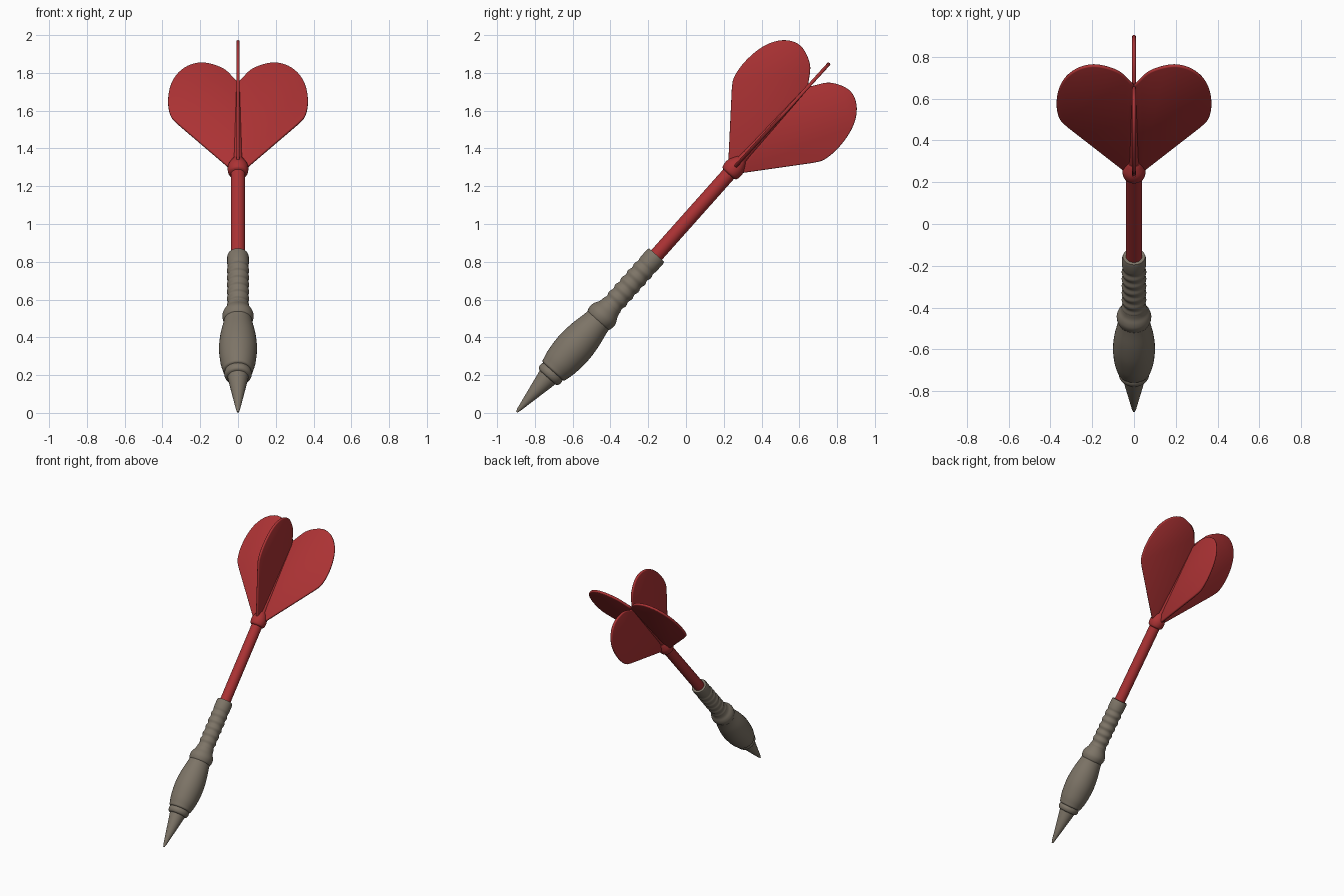
import bpy, bmesh, math
from mathutils import Matrix, Vector

cube = bpy.data.objects.get("Cube")
if cube:
    bpy.data.objects.remove(cube, do_unlink=True)


def material(name, rgb):
    m = bpy.data.materials.new(name)
    m.use_nodes = True
    m.diffuse_color = (*rgb, 1)
    m.node_tree.nodes["Principled BSDF"].inputs["Base Color"].default_value = (*rgb, 1)
    return m


RED = material("red plastic", (0.41, 0.032, 0.034))
METAL = material("warm grey metal", (0.205, 0.175, 0.135))

# Local z runs along the dart from its point to its tail
DART = Matrix.Translation((0, -0.896, 0.005)) @ Matrix.Rotation(math.radians(-41.7), 4, "X")
TAIL = DART @ Matrix.Translation((0, 0, 1.73)) @ Matrix.Rotation(math.radians(-0.6), 4, "X")


def finish(bm, name, mat, frame, angle):
    bmesh.ops.recalc_face_normals(bm, faces=bm.faces)
    mesh = bpy.data.meshes.new(name)
    bm.to_mesh(mesh)
    bm.free()
    mesh.transform(frame)
    mesh.materials.append(mat)
    ob = bpy.data.objects.new(name, mesh)
    bpy.context.collection.objects.link(ob)
    bpy.ops.object.select_all(action="DESELECT")
    ob.select_set(True)
    bpy.context.view_layer.objects.active = ob
    bpy.ops.object.shade_smooth_by_angle(angle=math.radians(angle))
    return ob


def smooth(points, steps):
    """Catmull-Rom curve through the points."""
    p = [Vector(q) for q in points]
    p = [2 * p[0] - p[1]] + p + [2 * p[-1] - p[-2]]
    out = []
    for a, b, c, d in zip(p, p[1:], p[2:], p[3:]):
        for i in range(steps):
            t = i / steps
            out.append(0.5 * (2 * b + (c - a) * t + (2 * a - 5 * b + 4 * c - d) * t * t
                              + (3 * b - a - 3 * c + d) * t ** 3))
    return out + [p[-2]]


def lathe(name, profile, mat, frame, sides=40):
    """Turn (height, radius) pairs around the dart's axis."""
    bm = bmesh.new()
    rings = []
    for z, r in profile:
        rings.append([bm.verts.new((r * math.cos(a), r * math.sin(a), z))
                      for a in (i * math.tau / sides for i in range(sides))])
    for low, high in zip(rings, rings[1:]):
        for i in range(sides):
            j = (i + 1) % sides
            bm.faces.new((low[i], low[j], high[j], high[i]))
    bm.faces.new(rings[0])
    bm.faces.new(rings[-1])
    return finish(bm, name, mat, frame, 40)


# Metal parts
lathe("point", [(0, 0.005), (0.02, 0.011), (0.25, 0.056), (0.27, 0.056)], METAL, DART)
lathe("nose_ring", smooth([(0.243, 0.05), (0.25, 0.066), (0.268, 0.073), (0.285, 0.07),
                           (0.292, 0.066)], 4), METAL, DART)
lathe("barrel", smooth([(0.285, 0.062), (0.292, 0.077), (0.31, 0.083), (0.36, 0.094),
                        (0.45, 0.101), (0.54, 0.094), (0.62, 0.079), (0.655, 0.073)], 4),
      METAL, DART)
lathe("barrel_ring", smooth([(0.64, 0.06), (0.65, 0.076), (0.68, 0.083), (0.705, 0.077),
                             (0.73, 0.064), (0.76, 0.057)], 4), METAL, DART)
grip = [(0.74 + 0.005 * i, 0.056 + 0.003 * math.sin(i * math.tau / 10)) for i in range(61)]
lathe("grip", grip + [(1.05, 0.057), (1.1, 0.057), (1.113, 0.053), (1.113, 0.03)], METAL, DART)

# Plastic shaft, tail collar and the core between the fins
lathe("shaft", [(1.08, 0.038), (1.7, 0.038)], RED, DART)
lathe("tail_collar", smooth([(1.685, 0.036), (1.695, 0.05), (1.72, 0.055), (1.745, 0.052),
                             (1.775, 0.038), (1.79, 0.028)], 4), RED, DART)
lathe("fin_core", [(0, 0.03), (0.1, 0.022), (0.58, 0.012)], RED, TAIL, 16)

# Four rounded fins, the side pair slightly broader
OUTLINE = [(0.3, 0.29), (0.35, 0.322), (0.43, 0.336), (0.52, 0.332), (0.6, 0.312),
           (0.66, 0.277), (0.7, 0.23), (0.715, 0.175), (0.7, 0.115), (0.665, 0.06),
           (0.6, 0.014)]


def fin(name, angle, long, wide):
    bm = bmesh.new()
    edge = [(0, 0), (0, 0.042)] + [tuple(p) for p in smooth(OUTLINE, 4)] + [(0.58, 0)]
    bm.faces.new([bm.verts.new((r * wide, 0, z * long)) for z, r in edge])
    ob = finish(bm, name, RED, TAIL @ Matrix.Rotation(math.radians(angle), 4, "Z"), 40)
    thick = ob.modifiers.new("thickness", "SOLIDIFY")
    thick.thickness = 0.018
    thick.offset = 0
    bevel = ob.modifiers.new("rounded_edge", "BEVEL")
    bevel.width = 0.006
    bevel.segments = 2
    bevel.limit_method = "ANGLE"
    bevel.angle_limit = math.radians(50)


fin("left_fin", 0, 1.05, 1.1)
fin("lower_fin", 90, 1, 1)
fin("right_fin", 180, 1.05, 1.1)
fin("upper_fin", 270, 1, 1)
